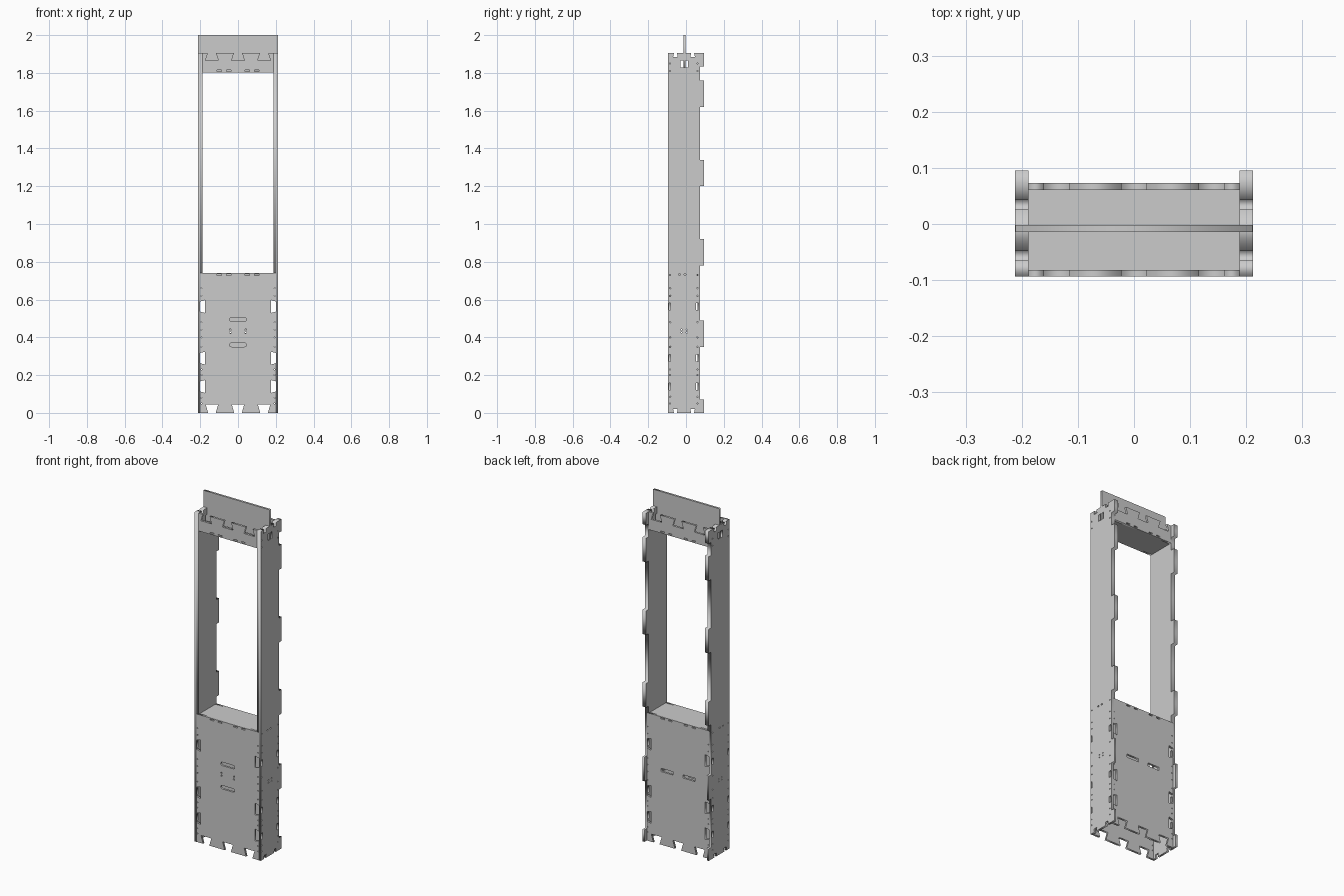
import bpy
from math import cos, sin, pi
from mathutils import Matrix, Vector

if "Cube" in bpy.data.objects:
    bpy.data.objects.remove(bpy.data.objects["Cube"])

T = 0.012                      # sheet thickness
FRONT, BACK = -0.094, 0.073    # outer faces of the box
W = 0.212                      # half width
TOP = 1.905


def edge(p0, p1, cuts=()):
    """Straight edge with dovetail cuts (centre, half mouth, half inner, depth)."""
    p0, p1 = Vector(p0), Vector(p1)
    d = (p1 - p0).normalized()
    n = Vector((-d.y, d.x))
    pts = [p0]
    for c, a, b, h in cuts:
        pts += [p0 + d * (c - a), p0 + d * (c - b) + n * h,
                p0 + d * (c + b) + n * h, p0 + d * (c + a)]
    return pts


def outline(*edges):
    pts = []
    for e in edges:
        for p in e:
            if not pts or (p - pts[-1]).length > 1e-5:
                pts.append(p)
    if (pts[0] - pts[-1]).length < 1e-5:
        pts.pop()
    return pts


def rect(x0, y0, x1, y1):
    return [Vector(p) for p in ((x0, y0), (x1, y0), (x1, y1), (x0, y1))]


def disc(x, y, r=0.0035, n=8):
    return [Vector((x + r * cos(2 * pi * i / n), y + r * sin(2 * pi * i / n))) for i in range(n)]


def stadium(x, y, half, r, n=6):
    pts = []
    for s, a0 in ((1, -pi / 2), (-1, pi / 2)):
        for i in range(n + 1):
            a = a0 + pi * i / n
            pts.append(Vector((x + s * (half - r) + r * cos(a), y + r * sin(a))))
    return pts


def sheet(name, loops, axis, pos):
    """Flat cut sheet: first loop is the outline, the rest are holes."""
    cu = bpy.data.curves.new(name, 'CURVE')
    cu.dimensions, cu.fill_mode, cu.extrude = '2D', 'BOTH', T / 2
    for lp in loops:
        sp = cu.splines.new('POLY')
        sp.points.add(len(lp) - 1)
        for q, p in zip(sp.points, lp):
            q.co = (p.x, p.y, 0, 1)
        sp.use_cyclic_u = True
    ob = bpy.data.objects.new(name, cu)
    bpy.context.collection.objects.link(ob)
    m = {'x': ((0, 0, 1), (1, 0, 0), (0, 1, 0)),
         'y': ((1, 0, 0), (0, 0, -1), (0, 1, 0)),
         'z': ((1, 0, 0), (0, 1, 0), (0, 0, 1))}[axis]
    i = 'xyz'.index(axis)
    loc = Vector((0, 0, 0))
    loc[i] = pos
    ob.matrix_world = Matrix.Translation(loc) @ Matrix(m).to_4x4()
    bpy.ops.object.select_all(action='DESELECT')
    ob.select_set(True)
    bpy.context.view_layer.objects.active = ob
    bpy.ops.object.convert(target='MESH')
    return ob


NOTCH_Z = (0.14, 0.29, 0.563)
TABS = ((0, .07), (.35, .49), (.78, .92), (1.2, 1.34), (1.62, 1.76), (1.835, TOP))


# side walls: outer sheet full height, inner sheet beside the window
def side_outline(z0):
    dips = [(0.038, .008, .012, .02), (0.129, .008, .012, .02)]
    tabs = [((a + b) / 2 - z0, (b - a) / 2, (b - a) / 2, -0.022) for a, b in TABS if a >= z0]
    return outline(edge((FRONT, z0), (BACK, z0), dips if z0 == 0 else ()),
                   edge((BACK, z0), (BACK, TOP), tabs),
                   edge((BACK, TOP), (FRONT, TOP), dips),
                   edge((FRONT, TOP), (FRONT, z0)))


sign_slot = rect(-.03, 1.828, .01, 1.866)
side_holes = [sign_slot]
for z in NOTCH_Z:
    side_holes += [rect(-.091, z - .018, -.081, z + .018), rect(.053, z - .018, .067, z + .018)]
for z in (.05, .085, .2, .23, .35, .4, .48, .62, .66, .73, 1.81, 1.85):
    side_holes += [disc(-.084, z), disc(.06, z)]
for y in (-.024, .004):
    side_holes += [disc(y, .425), disc(y, .44), rect(y - .015, .729, y - .005, .736)]

for s, label in ((-1, "left"), (1, "right")):
    sheet(label + "_side_wall", [side_outline(0)] + side_holes, 'x', s * (W - T / 2))
    sheet(label + "_window_lining", [side_outline(0.74), sign_slot], 'x', s * (W - 1.5 * T))

# lower front and back panels with dovetail cutouts
hw = W - T
bottom = [(hw + x, .02, .033, .045) for x in (-.138, 0, .138)]
right = [(z, .027, .034, .026) for z in NOTCH_Z]
left = [(.74 - z, .027, .034, .026) for z in reversed(NOTCH_Z)]
panel = outline(edge((-hw, 0), (hw, 0), bottom), edge((hw, 0), (hw, .74), right),
                edge((hw, .74), (-hw, .74)), edge((-hw, .74), (-hw, 0), left))


def dashes(z):
    return [rect(s * c - .012, z - .003, s * c + .012, z + .003) for s in (-1, 1) for c in (.05, .1)]


screws = [disc(s * .194, z, .003) for s in (-1, 1) for z in (.05, .08, .2, .23, .35, .4, .44, .48, .62, .66)]
common = dashes(.731) + screws
front_holes = [stadium(0, z, .045, .01) for z in (.36, .495)]
front_holes += [disc(s * .04, z, .005) for s in (-1, 1) for z in (.425, .441)]
back_holes = [rect(s * .07 - .038, .423, s * .07 + .038, .442) for s in (-1, 1)]
yf, yb = FRONT + T / 2, BACK - T / 2
sheet("front_lower_panel", [panel] + common + front_holes, 'y', yf)
sheet("back_lower_panel", [panel] + common + back_holes, 'y', yb)

# headers above the window
hx = W - 2 * T
teeth = [(hx + x, .022, .034, .04) for x in (-.138, 0, .138)]
header = outline(edge((-hx, 1.802), (hx, 1.802)), edge((hx, 1.802), (hx, TOP)),
                 edge((hx, TOP), (-hx, TOP), teeth), edge((-hx, TOP), (-hx, 1.802)))
for name, y in (("front_header", yf), ("back_header", yb)):
    sheet(name, [header] + dashes(1.811), 'y', y)

# shelves closing the window opening below and above
shelf = rect(-hx, FRONT + T, hx, BACK - T)
sheet("window_sill", [shelf], 'z', .74 - T / 2)
sheet("window_ceiling", [shelf], 'z', 1.802 + T / 2)

# upright top board passing through the side slots
sheet("top_board", [rect(-W + .0005, 1.828, W - .0005, 2.0)], 'y', -.008)
